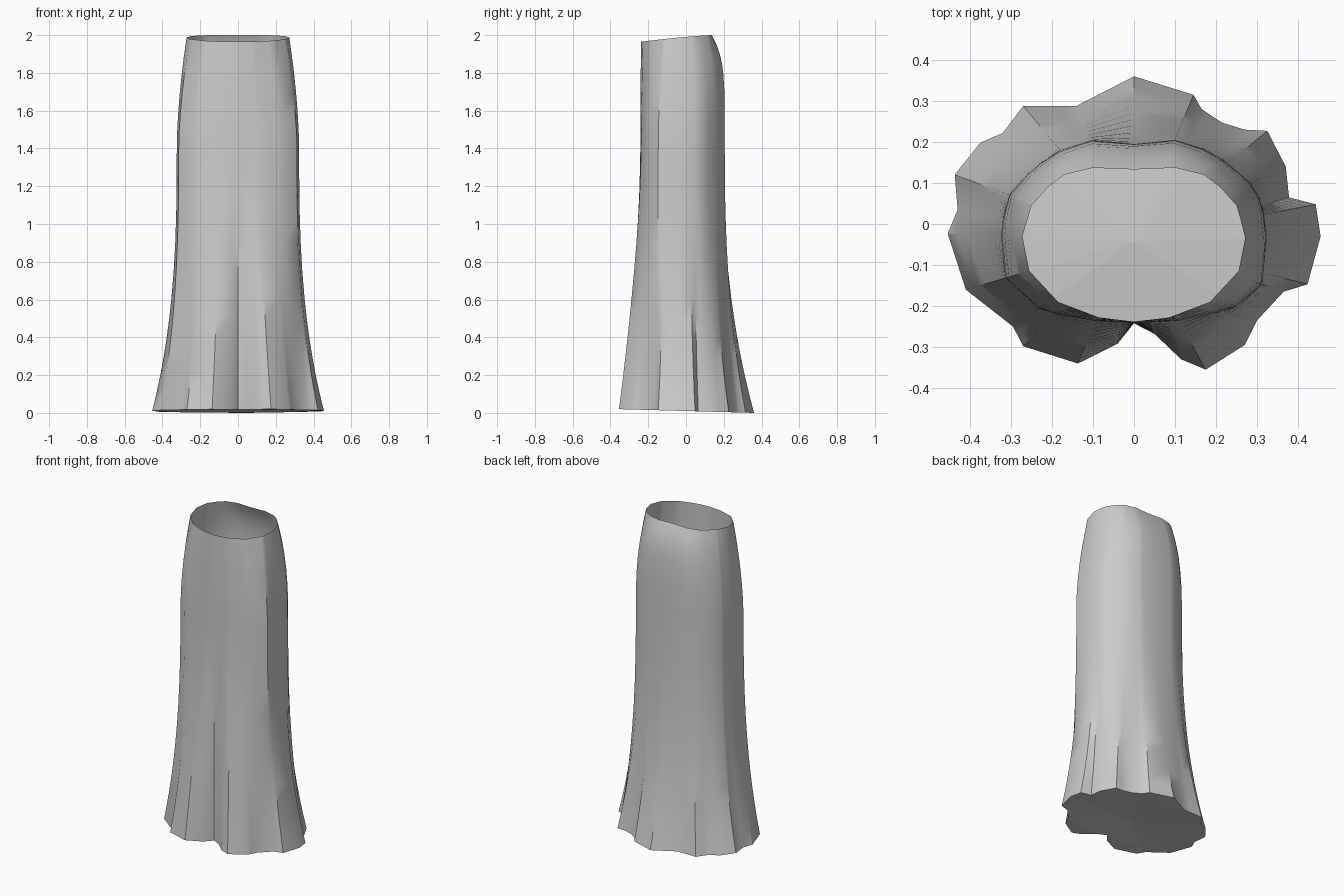
import bpy, bmesh, math

if "Cube" in bpy.data.objects:
    bpy.data.objects.remove(bpy.data.objects["Cube"])

CENTRE_Y = -0.04

# Outlines of the garment, seen from above
hem = [(0, .36), (-.14, .288), (-.27, .288), (-.32, .222), (-.375, .198), (-.437, .12),
       (-.43, .035), (-.457, -.03), (-.41, -.16), (-.295, -.25), (-.27, -.298),
       (-.137, -.34), (-.04, -.292), (0, -.242), (.05, -.268), (.115, -.33), (.175, -.355),
       (.27, -.295), (.30, -.235), (.365, -.165), (.423, -.147), (.455, -.03), (.443, .048),
       (.378, .065), (.37, .14), (.325, .227), (.27, .23), (.215, .247), (.165, .28),
       (.145, .315)]
hip_half = [(0, .195), (.1, .205), (.18, .18), (.24, .14), (.3, .085), (.326, -.01),
            (.312, -.15), (.25, -.2), (.14, -.235), (0, -.242)]
waist_half = [(0, .133), (.1, .137), (.17, .12), (.21, .09), (.25, .045), (.272, -.03),
              (.255, -.115), (.185, -.19), (.085, -.228), (0, -.238)]


def mirrored(half):
    return half + [(-x, y) for x, y in half[-2:0:-1]]


def angle(p):
    return math.atan2(p[1] - CENTRE_Y, p[0]) % math.tau


def radius(outline, a):
    """Distance from the centre to the outline in direction a."""
    dx, dy = math.cos(a), math.sin(a)
    best = 0
    for (x1, y1), (x2, y2) in zip(outline, outline[1:] + outline[:1]):
        y1, y2 = y1 - CENTRE_Y, y2 - CENTRE_Y
        ex, ey = x2 - x1, y2 - y1
        d = dx * ey - dy * ex
        if abs(d) < 1e-9:
            continue
        r = (x1 * ey - y1 * ex) / d
        t = (x1 * dy - y1 * dx) / d
        if r > 0 and -1e-6 <= t <= 1 + 1e-6:
            best = max(best, r)
    return best


hip, waist = mirrored(hip_half), mirrored(waist_half)

# Columns follow the corners of the hem and of the waist
angles = []
for a in sorted(angle(p) for p in hem + waist):
    if not angles or a - angles[-1] > 0.02:
        angles.append(a)
levels = [0, .1, .2, .3, .4, .5, .6, .75, .9, 1.05, 1.2, 1.4, 1.5, 1.6, 1.7, 1.8, 1.85, 1.9,
          1.95, 2]

cloth = bpy.data.materials.new("grey cloth")
cloth.diffuse_color = (.6, .6, .6, 1)
cloth.use_nodes = True
cloth.node_tree.nodes["Principled BSDF"].inputs["Base Color"].default_value = cloth.diffuse_color


def make_object(name, bm):
    mesh = bpy.data.meshes.new(name)
    bm.to_mesh(mesh)
    bm.free()
    mesh.materials.append(cloth)
    ob = bpy.data.objects.new(name, mesh)
    bpy.context.collection.objects.link(ob)
    return ob


# Skirt: open tube from the wavy hem over the hips to the waist
bm = bmesh.new()
rings = []
for z in levels:
    ring = []
    for a in angles:
        s = math.sin(a)
        r = radius(hip, a)
        if z < 1.4:
            flare = (1 - z / 1.4) ** (2.7 - 1.6 * max(0, -s) ** 2 - .4 * max(0, s) ** 2)
            r += (radius(hem, a) - r) * flare
        else:
            taper = ((z - 1.4) / .6) ** (1.7 + 4.3 * max(0, s) ** 2)
            r += (radius(waist, a) - r) * taper
        x, y = r * math.cos(a), CENTRE_Y + r * s
        low = .02 * (.36 - y) / .72
        top = 2 - .035 * (max(0, .137 - y) / .375) ** 1.3
        u = z / 2
        height = z + low * (1 - u) ** 4 - (2 - top) * u ** 4
        ring.append(bm.verts.new((x, y, height)))
    rings.append(ring)
n = len(angles)
for lower, upper in zip(rings, rings[1:]):
    for i in range(n):
        j = (i + 1) % n
        bm.faces.new((lower[i], lower[j], upper[j], upper[i]))
bottom = [v.co.copy() for v in rings[0]]
skirt = make_object("skirt", bm)
bpy.context.view_layer.objects.active = skirt
skirt.select_set(True)
bpy.ops.object.shade_smooth_by_angle(angle=math.radians(35))

# Underside: two panels meeting along a shallow ridge from side to side
bm = bmesh.new()
verts = [bm.verts.new(c) for c in bottom]
right = min(range(n), key=lambda i: -bottom[i].x)
left = min(range(n), key=lambda i: bottom[i].x)
ridge = bm.verts.new((0, -.043, .035))
count_back = (left - right) % n
back = [verts[(right + k) % n] for k in range(count_back + 1)]
front = [verts[(left + k) % n] for k in range(n - count_back + 1)]
for panel in (back, front):
    bm.faces.new(panel[::-1] + [ridge])
bmesh.ops.triangulate(bm, faces=bm.faces[:])
make_object("underside", bm)
